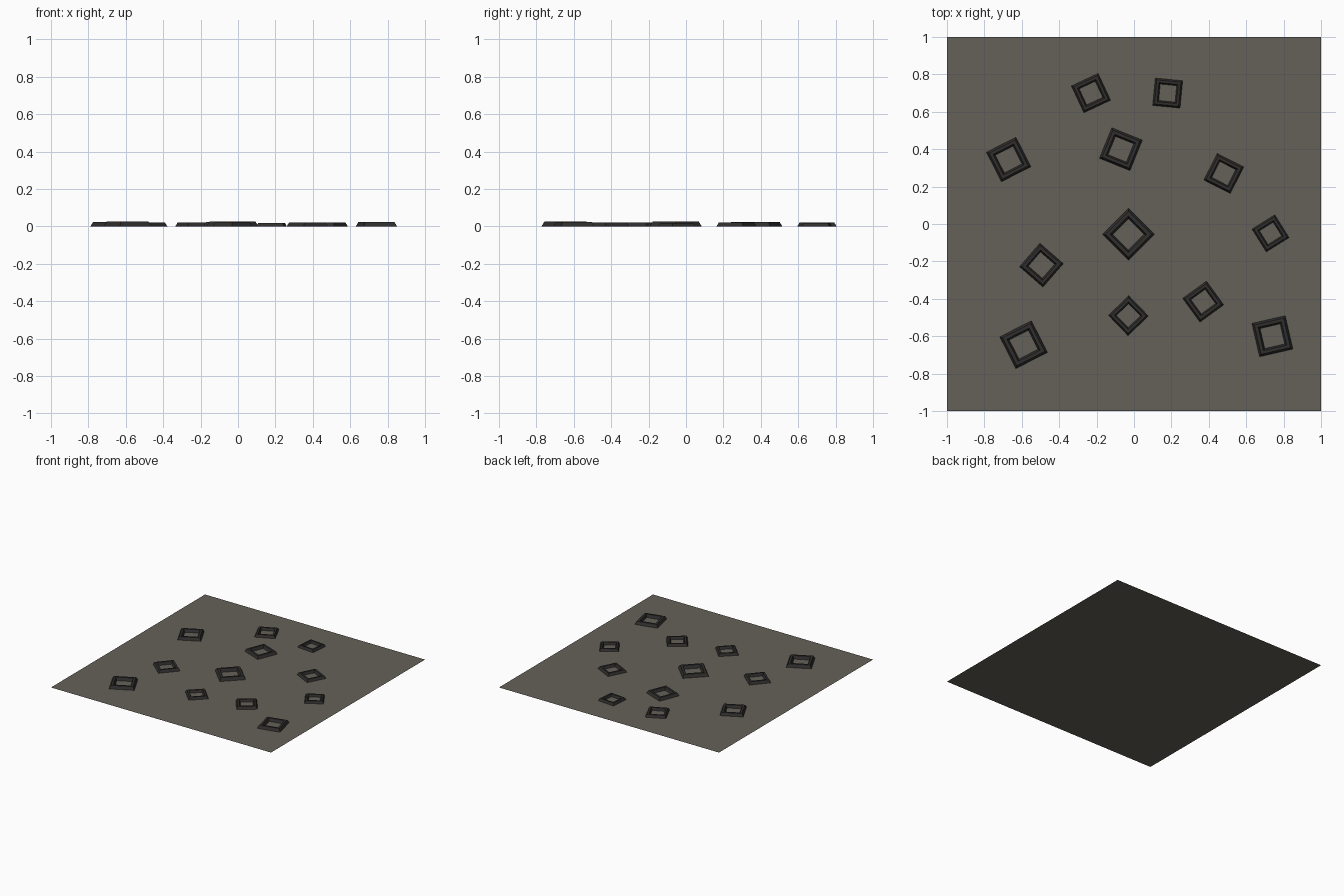
import bpy, math

if "Cube" in bpy.data.objects:
    bpy.data.objects.remove(bpy.data.objects["Cube"])


def material(name, rgb):
    m = bpy.data.materials.new(name)
    m.diffuse_color = (*rgb, 1)
    m.use_nodes = True
    m.node_tree.nodes["Principled BSDF"].inputs["Base Color"].default_value = m.diffuse_color
    return m


ground_mat = material("dusty_grey", (0.13, 0.12, 0.10))
frame_mat = material("dark_grey", (0.03, 0.028, 0.027))

# Flat base sheet
bpy.ops.mesh.primitive_plane_add(size=2)
sheet = bpy.context.object
sheet.name = "base_sheet"
sheet.data.materials.append(ground_mat)


def square_frame(name, x, y, side, angle):
    """Low square frame: sloped outside, flat top, sloped inside."""
    h = side * 0.13
    profile = [(1.0, 0.0), (0.88, h), (0.70, h), (0.60, 0.0)]
    corners = [(-1, -1), (1, -1), (1, 1), (-1, 1)]
    verts = [(cx * s * side / 2, cy * s * side / 2, z)
             for s, z in profile for cx, cy in corners]
    faces = [(r * 4 + i, r * 4 + (i + 1) % 4,
              r * 4 + 4 + (i + 1) % 4, r * 4 + 4 + i)
             for r in range(len(profile) - 1) for i in range(4)]
    mesh = bpy.data.meshes.new(name)
    mesh.from_pydata(verts, [], faces)
    mesh.materials.append(frame_mat)
    ob = bpy.data.objects.new(name, mesh)
    ob.location = (x, y, 0)
    ob.rotation_euler.z = math.radians(angle)
    bpy.context.collection.objects.link(ob)


# Scattered frames: x, y, side, turn in degrees
layout = [
    (-0.23, 0.70, 0.158, 25), (0.18, 0.70, 0.147, -5.5),
    (-0.67, 0.345, 0.177, 27), (-0.07, 0.40, 0.176, -22),
    (0.48, 0.27, 0.159, -27), (-0.03, -0.055, 0.197, 45),
    (0.73, -0.05, 0.144, 32), (-0.495, -0.22, 0.166, -41),
    (-0.03, -0.49, 0.151, 44), (0.37, -0.415, 0.157, 36),
    (-0.59, -0.645, 0.190, 27), (0.74, -0.60, 0.183, 13),
]
for n, (x, y, side, angle) in enumerate(layout, 1):
    square_frame(f"square_frame_{n}", x, y, side, angle)
